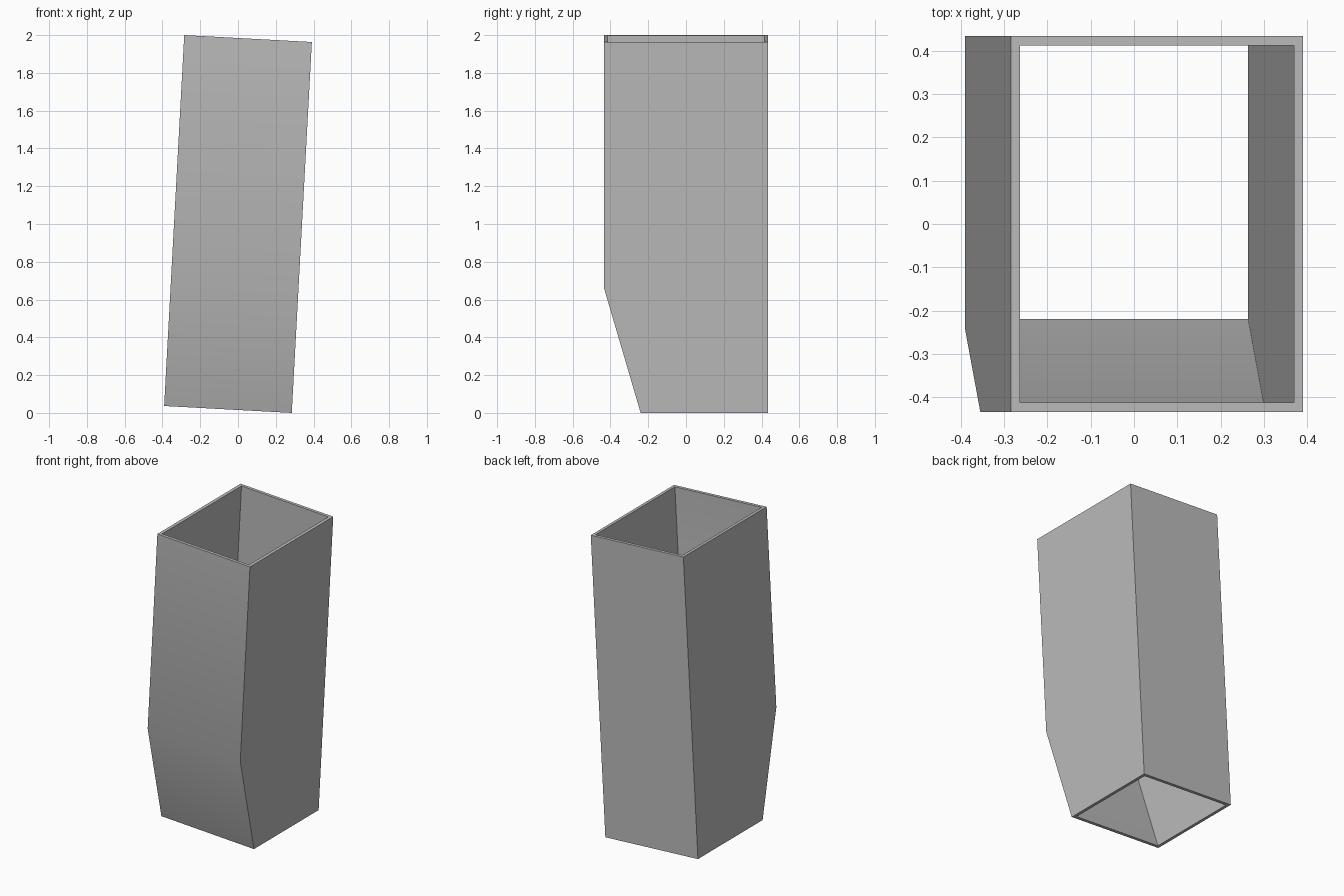
import bpy
import bmesh
from math import radians
from mathutils import Matrix

cube = bpy.data.objects.get("Cube")
if cube:
    bpy.data.objects.remove(cube, do_unlink=True)

WIDTH, DEPTH, LENGTH = 0.6766, 0.868, 1.9664
WALL = 0.021
TILT = radians(3.1)

# Levels along the tube: height, and where the front wall sits
LEVELS = [(-LENGTH / 2, -0.24), (-0.322, -DEPTH / 2), (LENGTH / 2, -DEPTH / 2)]


def add_ring(bm, z, front, inset):
    """Rectangular loop of the tube at one level."""
    x = WIDTH / 2 - inset
    y0, y1 = front + inset, DEPTH / 2 - inset
    return [bm.verts.new((px, py, z)) for px, py in ((-x, y0), (x, y0), (x, y1), (-x, y1))]


# Open tube: up the outside, over the rim, down the inside, round the lower rim
bm = bmesh.new()
rings = [add_ring(bm, z, front, 0) for z, front in LEVELS]
rings += [add_ring(bm, z, front, WALL) for z, front in reversed(LEVELS)]
for i, ring in enumerate(rings):
    following = rings[(i + 1) % len(rings)]
    for a in range(4):
        b = (a + 1) % 4
        bm.faces.new((ring[a], ring[b], following[b], following[a]))
bmesh.ops.recalc_face_normals(bm, faces=bm.faces)

# Lean the tube towards its left and lift it onto the ground
bm.transform(Matrix.Translation((0, 0, 1)) @ Matrix.Rotation(TILT, 4, "Y"))

mesh = bpy.data.meshes.new("tilted_tube")
bm.to_mesh(mesh)
bm.free()
tube = bpy.data.objects.new("tilted_tube", mesh)
bpy.context.collection.objects.link(tube)

# Plain grey
grey = bpy.data.materials.new("grey")
grey.use_nodes = True
colour = (0.5, 0.5, 0.5, 1)
grey.diffuse_color = colour
grey.node_tree.nodes["Principled BSDF"].inputs["Base Color"].default_value = colour
mesh.materials.append(grey)

# Soft bend on the front, sharp corners elsewhere
bpy.ops.object.select_all(action="DESELECT")
tube.select_set(True)
bpy.context.view_layer.objects.active = tube
bpy.ops.object.shade_smooth_by_angle(angle=radians(30))
